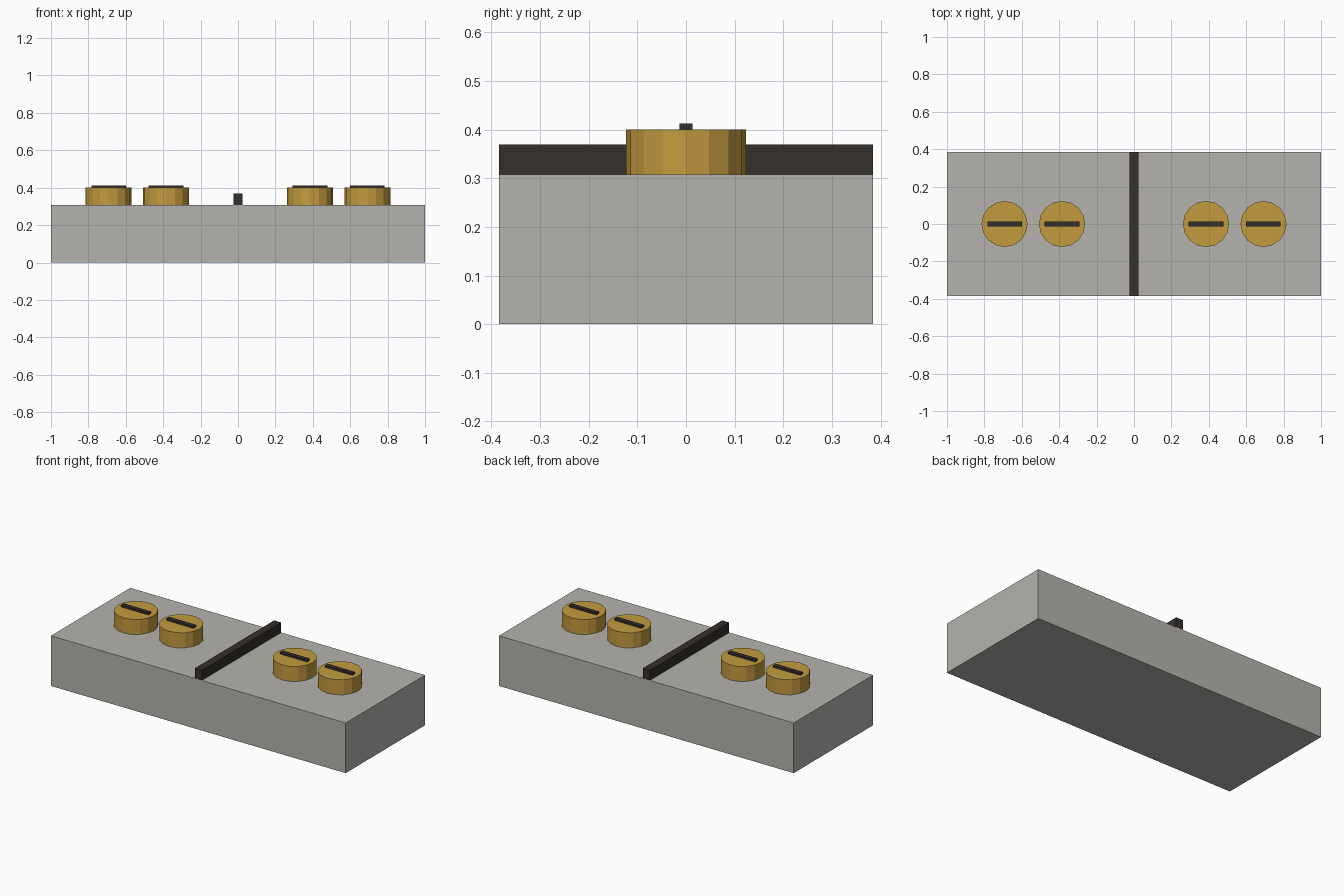
import bpy

if "Cube" in bpy.data.objects:
    bpy.data.objects.remove(bpy.data.objects["Cube"])

def material(name, color):
    m = bpy.data.materials.new(name)
    m.diffuse_color = color
    m.use_nodes = True
    m.node_tree.nodes["Principled BSDF"].inputs["Base Color"].default_value = m.diffuse_color
    return m

brass = material("brass", (0.55, 0.33, 0.05, 1))
dark = material("dark", (0.035, 0.03, 0.025, 1))
stone = material("warm_grey", (0.46, 0.45, 0.42, 1))

def finish(name, mat):
    ob = bpy.context.object
    ob.name = name
    ob.data.materials.append(mat)
    return ob

def box(name, size, x, z_bottom, mat):
    bpy.ops.mesh.primitive_cube_add(size=1, location=(x, 0, z_bottom + size[2] / 2))
    bpy.context.object.scale = size
    bpy.ops.object.transform_apply(location=False, rotation=False, scale=True)
    return finish(name, mat)

TOP = 0.3077
SCREW_H = 0.0923

# Block body and raised central divider
box("body", (2, 0.7692, TOP), 0, 0, stone)
box("divider", (0.048, 0.7692, 0.0615), 0, TOP, dark)

# Two pairs of slotted terminal screws
for i, x in enumerate((-0.692, -0.385, 0.385, 0.692), 1):
    bpy.ops.mesh.primitive_cylinder_add(vertices=16, radius=0.123, depth=SCREW_H,
                                        location=(x, 0, TOP + SCREW_H / 2),
                                        rotation=(0, 0, 0))
    finish(f"screw_{i}", brass)
    box(f"screw_slot_{i}", (0.185, 0.0262, 0.0123), x, TOP + SCREW_H, dark)
